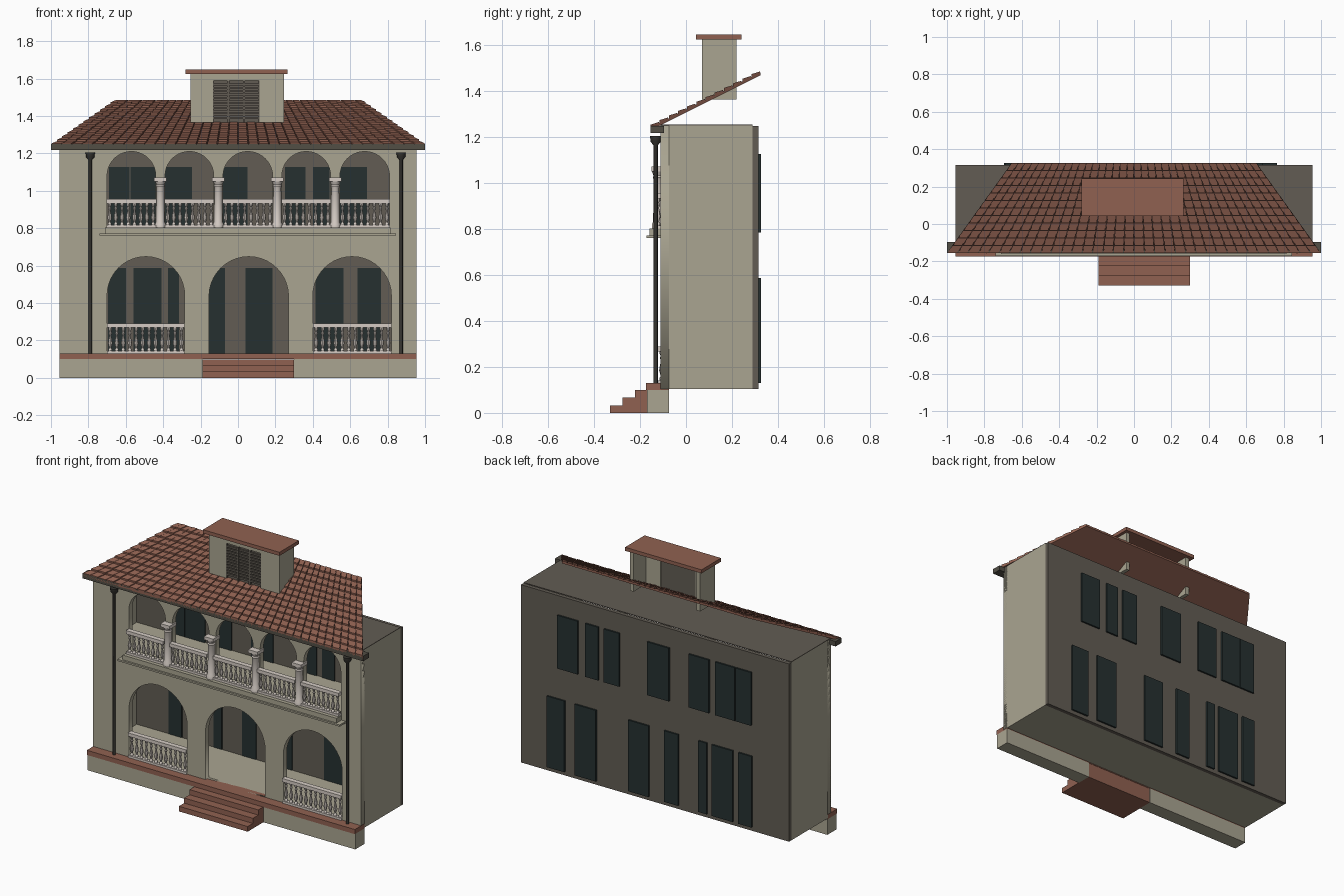
import bpy, bmesh, math
from mathutils import Vector

old = bpy.data.objects.get("Cube")
if old:
    bpy.data.objects.remove(old, do_unlink=True)


def material(name, r, g, b):
    m = bpy.data.materials.new(name)
    m.use_nodes = True
    m.diffuse_color = (r, g, b, 1)
    m.node_tree.nodes["Principled BSDF"].inputs["Base Color"].default_value = (r, g, b, 1)
    return m


PLASTER = material("beige_plaster", 0.40, 0.375, 0.285)
TAUPE = material("dark_taupe", 0.122, 0.107, 0.087)
BRICK = material("terracotta", 0.28, 0.12, 0.083)
JOINT = material("tile_joint", 0.05, 0.025, 0.02)
GLASS = material("dark_glass", 0.019, 0.03, 0.03)
STONE = material("pale_stone", 0.66, 0.60, 0.55)
IRON = material("dark_metal", 0.042, 0.04, 0.034)
EAVE = material("eave_board", 0.085, 0.077, 0.06)


def finish(name, bm, *mats):
    me = bpy.data.meshes.new(name)
    bmesh.ops.recalc_face_normals(bm, faces=bm.faces)
    bm.to_mesh(me)
    bm.free()
    for m in mats:
        me.materials.append(m)
    ob = bpy.data.objects.new(name, me)
    bpy.context.collection.objects.link(ob)
    return ob


def add_box(bm, x, y, z):
    """Add a box given its (min, max) range on each axis."""
    vs = bmesh.ops.create_cube(bm, size=1)["verts"]
    for v in vs:
        v.co = [(a + b) / 2 + c * (b - a) for (a, b), c in zip((x, y, z), v.co)]


def boxes(name, mat, *ranges):
    bm = bmesh.new()
    for r in ranges:
        add_box(bm, *r)
    return finish(name, bm, mat)


def add_lathe(bm, profile, x, y, z, sides):
    """Spin a (radius, height) profile round a vertical axis."""
    rings = [[bm.verts.new((x + r * math.cos(math.tau * i / sides),
                            y + r * math.sin(math.tau * i / sides), z + h))
              for i in range(sides)] for r, h in profile]
    for a, b in zip(rings, rings[1:]):
        for i in range(sides):
            j = (i + 1) % sides
            bm.faces.new((a[i], a[j], b[j], b[i]))
    bm.faces.new(rings[0])
    bm.faces.new(rings[-1])


def smooth(ob):
    bpy.ops.object.select_all(action='DESELECT')
    ob.select_set(True)
    bpy.context.view_layer.objects.active = ob
    bpy.ops.object.shade_smooth_by_angle(angle=math.radians(40))


def arch(x0, x1, z0, top, steps=20):
    r, c = (x1 - x0) / 2, (x0 + x1) / 2
    curve = [(c + r * math.cos(math.pi * i / steps), top - r + r * math.sin(math.pi * i / steps))
             for i in range(steps + 1)]
    return [(x0, z0), (x1, z0)] + curve


def wall_with_holes(name, mat, outlines, y, thick):
    """Filled flat curve: first outline is the wall, the others are openings."""
    cu = bpy.data.curves.new(name, 'CURVE')
    cu.dimensions, cu.fill_mode, cu.extrude = '2D', 'BOTH', thick / 2
    for pts in outlines:
        sp = cu.splines.new('POLY')
        sp.points.add(len(pts) - 1)
        for p, (px, pz) in zip(sp.points, pts):
            p.co = (px, pz, 0, 1)
        sp.use_cyclic_u = True
    tmp = bpy.data.objects.new(name + "_outline", cu)
    bpy.context.collection.objects.link(tmp)
    me = bpy.data.meshes.new_from_object(tmp.evaluated_get(bpy.context.evaluated_depsgraph_get()))
    bpy.data.objects.remove(tmp, do_unlink=True)
    me.materials.clear()
    me.materials.append(mat)
    ob = bpy.data.objects.new(name, me)
    ob.location.y = y
    ob.rotation_euler.x = math.pi / 2
    bpy.context.collection.objects.link(ob)


# House shell
W = 0.955
LOW, HIGH = 0.105, 1.251
columns_x = [-0.415, -0.105, 0.21, 0.52]
edges = [-0.725] + columns_x + [0.835]
outlines = [[(-W, LOW), (W, LOW), (W, HIGH), (-W, HIGH)]]
outlines += [arch(a, b, 0.13, 0.648) for a, b in ((-0.70, -0.285), (-0.155, 0.27), (0.40, 0.82))]
outlines += [arch(a + 0.025, b - 0.025, 0.81, 1.21) for a, b in zip(edges, edges[1:])]
wall_with_holes("front_wall", PLASTER, outlines, -0.0925, 0.035)
for side, name in ((-1, "right_wall"), (1, "left_wall")):
    xs = sorted((side * W, side * (W - 0.03)))
    boxes(name, PLASTER, (xs, (-0.11, 0.29), (LOW, HIGH)))
boxes("ground_floor", PLASTER, ((-W, W), (-0.08, 0.29), (LOW, 0.128)))
boxes("upper_floor", PLASTER, ((-0.925, 0.925), (-0.08, 0.29), (0.765, 0.785)))
boxes("ceiling", TAUPE, ((-W, W), (-0.11, 0.29), (HIGH, 1.255)))
boxes("back_wall", TAUPE, ((-W, W), (0.29, 0.315), (LOW, 1.25)))

# Windows show on both faces of the back wall
lower = [(0.64, 0.765), (0.415, 0.565), (0.04, 0.185), (-0.17, -0.07),
         (-0.375, -0.315), (-0.56, -0.41), (-0.695, -0.60)]
upper = [(0.545, 0.69), (0.40, 0.49), (0.25, 0.36), (-0.105, 0.05),
         (-0.39, -0.245), (-0.575, -0.435), (-0.69, -0.58)]
boxes("lower_windows", GLASS, *[(x, (0.284, 0.326), (0.13, 0.588)) for x in lower])
boxes("upper_windows", GLASS, *[(x, (0.284, 0.326), (0.785, 1.128)) for x in upper])

# Plinth, ledge and steps
S0, S1 = -0.19, 0.30
boxes("plinth", PLASTER, ((-W, S0), (-0.17, -0.075), (0, 0.1)), ((S1, W), (-0.17, -0.075), (0, 0.1)))
boxes("ledge", BRICK, ((-W, W), (-0.175, -0.075), (0.1, 0.13)))
boxes("steps", BRICK, *[((S0, S1), (y, -0.076), (z, z + 0.033))
                        for y, z in ((-0.33, 0), (-0.277, 0.033), (-0.222, 0.066))])

# Balcony slab
boxes("balcony_ledge", PLASTER, ((-0.74, 0.845), (-0.172, -0.105), (0.762, 0.773)),
      ((-0.71, 0.815), (-0.16, -0.105), (0.773, 0.803)))

# Balustrades
VASE = [(0.010, 0), (0.010, 0.07), (0.005, 0.13), (0.012, 0.33), (0.009, 0.48),
        (0.004, 0.66), (0.009, 0.76), (0.005, 0.84), (0.010, 0.92), (0.010, 1)]


def balustrade(name, x0, x1, y, z0, z1, count):
    rails = boxes(name + "_rails", STONE, ((x0, x1), (y - 0.016, y + 0.016), (z1 - 0.022, z1)),
                  ((x0, x1), (y - 0.014, y + 0.014), (z0, z0 + 0.014)))
    bm = bmesh.new()
    bottom, tall = z0 + 0.014, z1 - z0 - 0.036
    for i in range(count):
        x = x0 + (i + 0.5) * (x1 - x0) / count
        add_lathe(bm, [(r, h * tall) for r, h in VASE], x, y, bottom, 8)
    smooth(finish(name + "_balusters", bm, STONE))


balustrade("lower_right", -0.70, -0.285, -0.105, 0.13, 0.29, 12)
balustrade("lower_left", 0.40, 0.82, -0.105, 0.13, 0.29, 12)
for n, (a, b) in enumerate(zip(edges, edges[1:])):
    balustrade(f"balcony_{n + 1}", a + 0.022, b - 0.022, -0.122, 0.803, 0.955, 8)

# Columns
SHAFT = [(0.029, 0), (0.029, 0.018), (0.023, 0.03), (0.021, 0.215), (0.025, 0.222),
         (0.021, 0.23), (0.029, 0.248)]
bm = bmesh.new()
for x in columns_x:
    add_lathe(bm, SHAFT, x, -0.12, 0.803, 16)
    add_box(bm, (x - 0.033, x + 0.033), (-0.15, -0.08), (1.051, 1.072))
smooth(finish("columns", bm, STONE))

# Downpipes with hoppers
bm = bmesh.new()
for x in (-0.79, 0.872):
    add_lathe(bm, [(0.009, 0.13), (0.009, 1.165), (0.022, 1.18), (0.025, 1.205)], x, -0.132, 0, 12)
smooth(finish("downpipes", bm, IRON))

# Roof: tapered sloping deck covered in separate tiles
boxes("eave_board", EAVE, ((-1, 1), (-0.155, -0.095), (1.218, 1.25)))


def roof(u, v, h):
    return Vector((u * (1 - 0.345 * v), -0.155 + 0.48 * v, 1.235 + 0.24 * v + h))


def add_slab(bm, u0, u1, v0, v1, low0, low1, top0, top1):
    vs = bmesh.ops.create_cube(bm, size=2)["verts"]
    for p in vs:
        end = p.co.y > 0
        h = ((top1 if end else top0) if p.co.z > 0 else (low1 if end else low0))
        p.co = roof(u1 if p.co.x > 0 else u0, v1 if end else v0, h)


bm = bmesh.new()
add_slab(bm, -1, 1, 0, 1, -0.004, -0.004, 0.008, 0.008)
deck = finish("roof_deck", bm, BRICK, JOINT)
for f in deck.data.polygons:
    f.material_index = int(f.normal.z > 0.5)

bm = bmesh.new()
ROWS, COLS = 12, 36
for r in range(ROWS):
    for c in range(COLS):
        u = -1 + 2 * c / COLS
        lift = 0.002 * (c % 2)
        add_slab(bm, u + 0.003, u + 2 / COLS - 0.003, r / ROWS, (r + 0.93) / ROWS,
                 0.007, 0.007, 0.018 + lift, 0.011 + lift)
finish("roof_tiles", bm, BRICK)

# Roof turret, open at the back
X0, X1, Y0, Y1, Z0, Z1 = -0.255, 0.245, 0.07, 0.22, 1.365, 1.625
P0, P1, PT = -0.135, 0.115, 1.59
boxes("turret_walls", PLASTER,
      ((X0, X0 + 0.025), (Y0, Y1), (Z0, Z1)), ((X1 - 0.025, X1), (Y0, Y1), (Z0, Z1)),
      ((X0 + 0.025, P0), (Y0, Y0 + 0.025), (Z0, Z1)), ((P1, X1 - 0.025), (Y0, Y0 + 0.025), (Z0, Z1)),
      ((P0, P1), (Y0, Y0 + 0.025), (PT, Z1)))
boxes("turret_cap", BRICK, ((-0.28, 0.265), (0.043, 0.242), (Z1, 1.648)))
frames = [((P0, P1), (Y0 + 0.014, Y0 + 0.022), (Z0, PT))]
pitch = (P1 - P0) / 3
for i in range(4):
    x = P0 + i * pitch
    frames.append(((max(P0, x - 0.006), min(P1, x + 0.006)), (Y0 + 0.002, Y0 + 0.014), (Z0, PT)))
slats = [((P0, P1), (Y0 + 0.004, Y0 + 0.014), (Z0 + 0.018 * i, Z0 + 0.018 * i + 0.011))
         for i in range(1, 12)]
boxes("turret_shutters", TAUPE, *frames, *slats)
